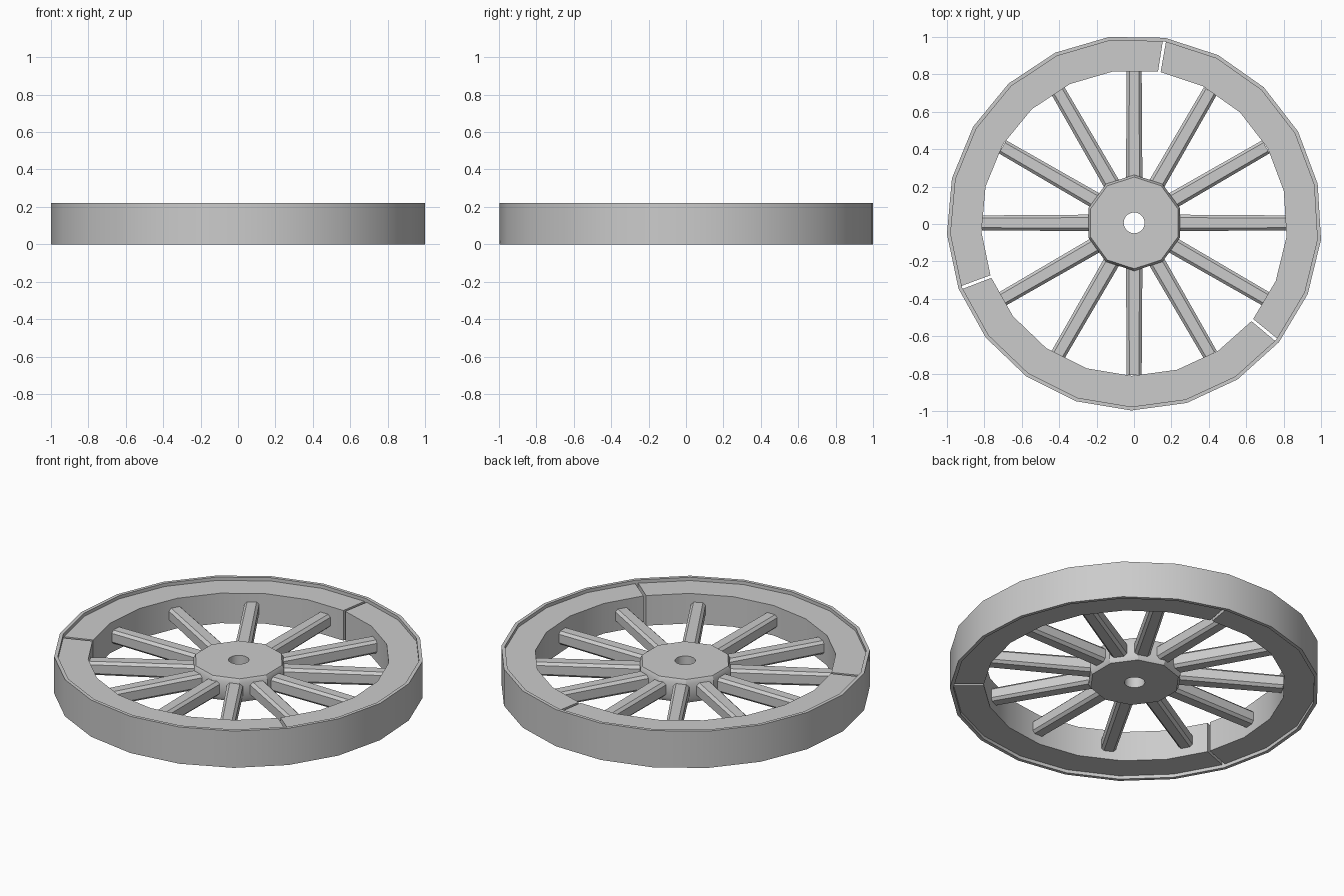
import bpy, bmesh
from math import cos, sin, pi, radians

if "Cube" in bpy.data.objects:
    bpy.data.objects.remove(bpy.data.objects["Cube"])

CX, CY, MID = 0.001, 0.006, 0.11
START = radians(80.55)
SIDES = 21


def finish(name, bm):
    bmesh.ops.remove_doubles(bm, verts=bm.verts, dist=1e-5)
    bmesh.ops.recalc_face_normals(bm, faces=bm.faces)
    me = bpy.data.meshes.new(name)
    bm.to_mesh(me)
    bm.free()
    ob = bpy.data.objects.new(name, me)
    bpy.context.collection.objects.link(ob)
    bpy.context.view_layer.objects.active = ob
    ob.select_set(True)
    bpy.ops.object.shade_smooth_by_angle(angle=radians(30))
    ob.select_set(False)
    ob.location = (CX, CY, 0)
    return ob


def sweep(name, profile, angles, closed):
    """Sweep a closed (radius, z) profile around the axle."""
    bm = bmesh.new()
    rings = [[bm.verts.new((r * cos(a), r * sin(a), z)) for r, z in profile]
             for a in angles]
    n = len(profile)
    for i in range(len(rings) if closed else len(rings) - 1):
        p, q = rings[i], rings[(i + 1) % len(rings)]
        for j in range(n):
            k = (j + 1) % n
            bm.faces.new((p[j], q[j], q[k], p[k]))
    if not closed:
        bm.faces.new(rings[0])
        bm.faces.new(rings[-1])
    return finish(name, bm)


# Thin outer tyre
step = 2 * pi / SIDES
sweep("tyre", [(1.003, 0), (1.003, 0.22), (0.983, 0.22), (0.983, 0)],
      [START + i * step for i in range(SIDES)], True)

# Three wooden rim segments separated by narrow gaps
gap = radians(0.5)
for s in range(3):
    angles = [START + (s * 7 + i) * step for i in range(8)]
    angles[0] += gap
    angles[-1] -= gap
    sweep(f"rim_segment_{s + 1}",
          [(0.983, 0.02), (0.983, 0.20), (0.818, 0.20), (0.818, 0.02)],
          angles, False)

# Ten-sided hub with chamfered edges and a round axle hole
bm = bmesh.new()
levels = []
for r, z in [(0.245, 0.04), (0.257, 0.062), (0.257, 0.158), (0.245, 0.18)]:
    levels.append([bm.verts.new((r * cos(pi / 10 + i * pi / 5),
                                 r * sin(pi / 10 + i * pi / 5), z))
                   for i in range(10)])
HOLE = 20
bore = [[bm.verts.new((0.056 * cos(pi / 10 + i * 2 * pi / HOLE),
                       0.056 * sin(pi / 10 + i * 2 * pi / HOLE), z))
         for i in range(HOLE)] for z in (0.04, 0.18)]
for a, b in list(zip(levels, levels[1:])) + [tuple(bore)]:
    for i in range(len(a)):
        j = (i + 1) % len(a)
        bm.faces.new((a[i], a[j], b[j], b[i]))
for outer, inner in ((levels[0], bore[0]), (levels[3], bore[1])):
    for i in range(10):
        bm.faces.new((outer[i], outer[(i + 1) % 10], inner[(2 * i + 2) % HOLE],
                      inner[2 * i + 1], inner[2 * i]))
finish("hub", bm)

# Twelve tapering spokes with chamfered edges
for s in range(12):
    a = s * pi / 6
    bm = bmesh.new()
    ends = []
    for r, h in ((0.22, 0.044), (0.813, 0.04)):
        c = h * 0.64
        section = [(h, -c), (h, c), (c, h), (-c, h),
                   (-h, c), (-h, -c), (-c, -h), (c, -h)]
        ends.append([bm.verts.new((r * cos(a) - u * sin(a),
                                   r * sin(a) + u * cos(a), MID + v))
                     for u, v in section])
    for i in range(8):
        j = (i + 1) % 8
        bm.faces.new((ends[0][i], ends[0][j], ends[1][j], ends[1][i]))
    for e in ends:
        bm.faces.new(e)
    finish(f"spoke_{s + 1}", bm)
